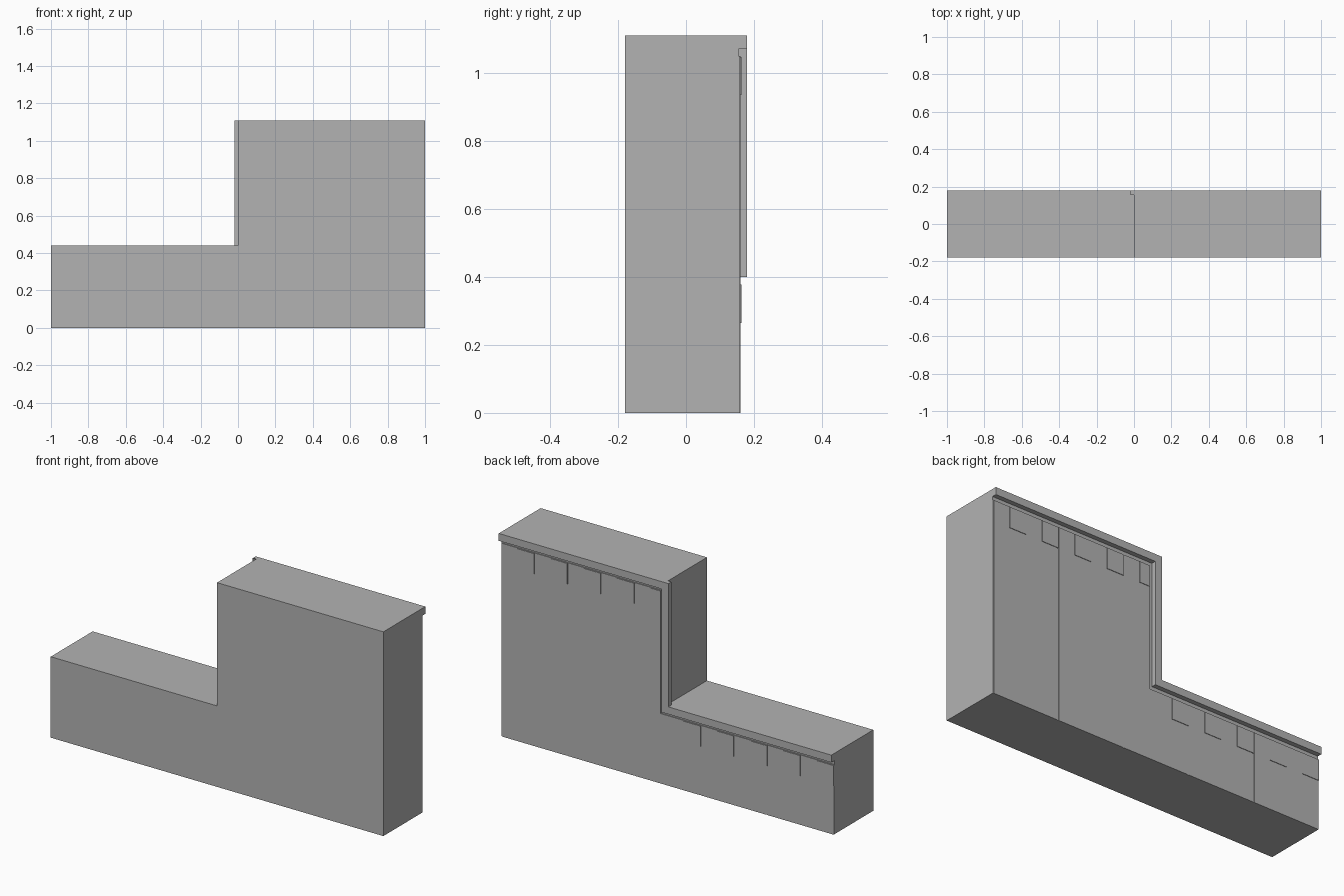
import bpy, bmesh

if "Cube" in bpy.data.objects:
    bpy.data.objects.remove(bpy.data.objects["Cube"])

grey = bpy.data.materials.new("plain_grey")
grey.diffuse_color = (0.45, 0.45, 0.45, 1)
grey.use_nodes = True
grey.node_tree.nodes["Principled BSDF"].inputs["Base Color"].default_value = grey.diffuse_color


def prism(name, outlines, y0, y1, back_open=True):
    """Extrude x-z outlines from y0 to y1, optionally without the hidden y0 cap."""
    bm = bmesh.new()
    for pts in outlines:
        a = [bm.verts.new((x, y0, z)) for x, z in pts]
        b = [bm.verts.new((x, y1, z)) for x, z in pts]
        n = len(pts)
        for i in range(n):
            j = (i + 1) % n
            bm.faces.new((a[i], a[j], b[j], b[i]))
        bm.faces.new(b)
        if not back_open:
            bm.faces.new(a[::-1])
    bmesh.ops.recalc_face_normals(bm, faces=bm.faces)
    mesh = bpy.data.meshes.new(name)
    bm.to_mesh(mesh)
    bm.free()
    mesh.materials.append(grey)
    obj = bpy.data.objects.new(name, mesh)
    bpy.context.collection.objects.link(obj)
    return obj


def rect(x0, x1, z0, z1):
    return [(x0, z0), (x1, z0), (x1, z1), (x0, z1)]


LOW, HIGH, STEP = 0.38, 1.05, 0.04      # panelled area below the trim groove
FLOOR, GROOVE, FACE = 0.155, 0.158, 0.16

# solid stepped wall
prism("wall_body", [[(-1, 0), (1, 0), (1, 1.11), (0, 1.11), (0, 0.44), (-1, 0.44)]],
      -0.18, FLOOR, back_open=False)

# stepped trim following the top edge of the back
prism("edge_trim", [[(1, 1.11), (-0.02, 1.11), (-0.02, 0.44), (-1, 0.44),
                     (-1, 0.40), (0.02, 0.40), (0.02, 1.07), (1, 1.07)]], FLOOR, 0.18)

# backing for the panels, forming the groove floors
prism("panel_backing", [[(-1, 0), (1, 0), (1, HIGH), (STEP, HIGH), (STEP, LOW), (-1, LOW)]],
      FLOOR, GROOVE)

# panels 0.4 wide separated by narrow vertical grooves
g = 0.005
panels = []
for i in range(5):
    x0, x1 = -1 + 0.4 * i + g, -0.6 + 0.4 * i - g
    if x1 < STEP:
        panels.append(rect(x0, x1, 0, LOW))
    elif x0 > STEP:
        panels.append(rect(x0, x1, 0, HIGH))
    else:
        panels.append([(x0, 0), (x1, 0), (x1, HIGH), (STEP, HIGH), (STEP, LOW), (x0, LOW)])
prism("wall_panels", panels, GROOVE, FACE)

# row of small square blocks beneath the trim
blocks = []
for i in range(10):
    x0 = -1 + 0.2 * i
    top = HIGH if x0 >= -0.01 else LOW
    left = STEP if abs(x0) < 0.01 else x0
    blocks.append(rect(left, x0 + 0.1, top - 0.115, top - 0.003))
prism("square_blocks", blocks, GROOVE, FACE + 0.003)
